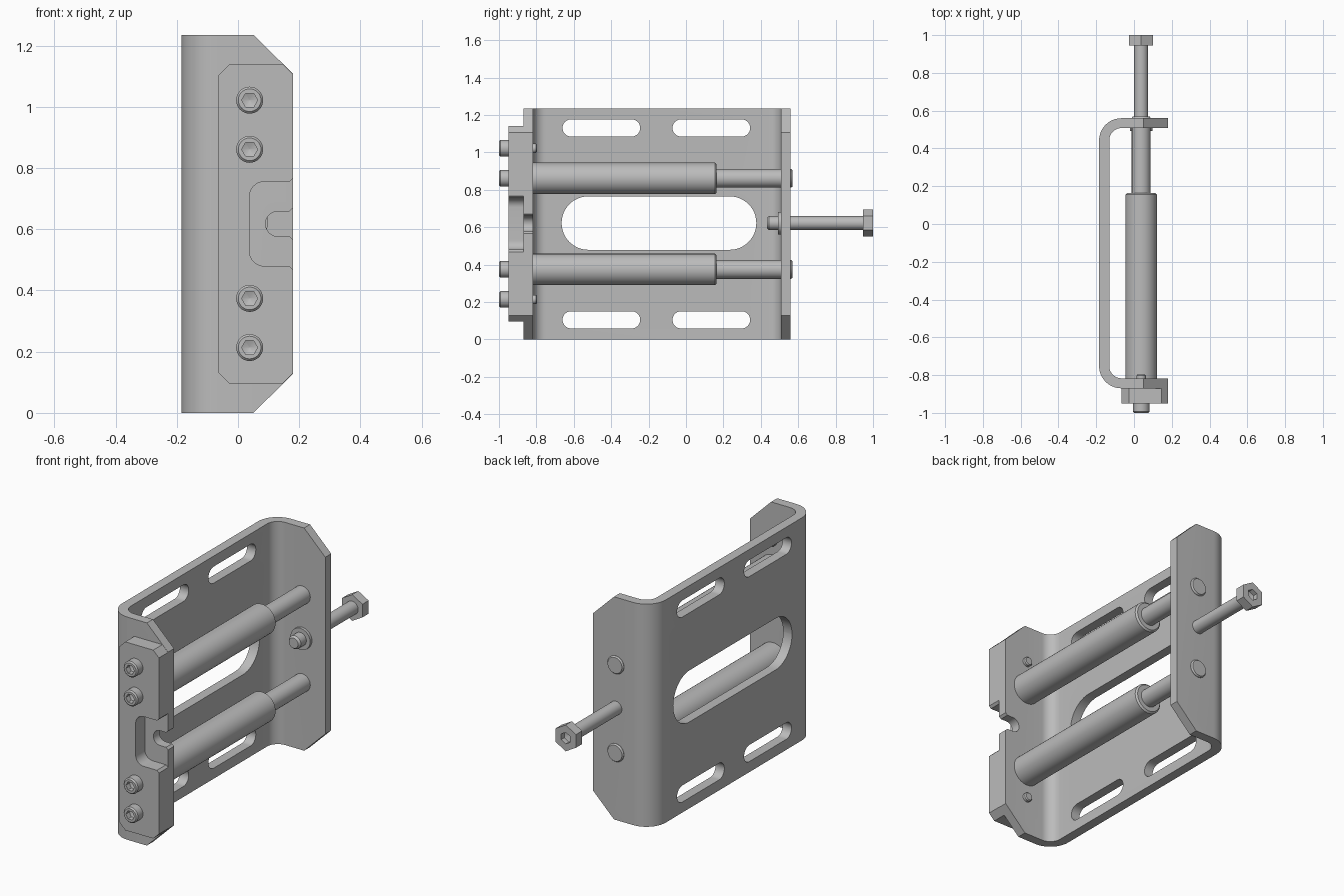
import bpy, bmesh, math
from mathutils import Vector

cube = bpy.data.objects.get("Cube")
if cube:
    bpy.data.objects.remove(cube, do_unlink=True)

steel = bpy.data.materials.new("grey steel")
steel.use_nodes = True
steel.diffuse_color = (0.5, 0.5, 0.5, 1)
steel.node_tree.nodes["Principled BSDF"].inputs["Base Color"].default_value = (0.5, 0.5, 0.5, 1)

parts = []
MID = 0.6175          # height of the horizontal symmetry plane
AXIS_X = 0.038        # common x of rods and screws


def finish(name, bm):
    bmesh.ops.remove_doubles(bm, verts=bm.verts, dist=1e-5)
    bmesh.ops.recalc_face_normals(bm, faces=bm.faces)
    mesh = bpy.data.meshes.new(name)
    bm.to_mesh(mesh)
    bm.free()
    mesh.materials.append(steel)
    ob = bpy.data.objects.new(name, mesh)
    bpy.context.collection.objects.link(ob)
    parts.append(ob)
    return ob


def rounded(corners, steps=10):
    """Outline from (u, v, radius) corners, with arcs on the rounded ones."""
    out = []
    n = len(corners)
    for i, (u, v, r) in enumerate(corners):
        p = Vector((u, v))
        if r == 0:
            out.append(p)
            continue
        a = (Vector(corners[i - 1][:2]) - p).normalized()
        b = (Vector(corners[(i + 1) % n][:2]) - p).normalized()
        half = a.angle(b) / 2
        c = p + (a + b).normalized() * (r / math.sin(half))
        start = p + a * (r / math.tan(half)) - c
        end = p + b * (r / math.tan(half)) - c
        sweep = start.angle(end)
        for k in range(steps + 1):
            t = k / steps
            out.append(c + (start * math.sin((1 - t) * sweep) + end * math.sin(t * sweep)) / math.sin(sweep))
    return out


def prism(name, outline, axis, lo, hi):
    """Extrude a 2D outline along x, y or z."""
    place = {"x": lambda p, d: (d, p[0], p[1]),
             "y": lambda p, d: (p[0], d, p[1]),
             "z": lambda p, d: (p[0], p[1], d)}[axis]
    bm = bmesh.new()
    a = [bm.verts.new(place(p, lo)) for p in outline]
    b = [bm.verts.new(place(p, hi)) for p in outline]
    bm.faces.new(a)
    bm.faces.new(b[::-1])
    for i in range(len(a)):
        j = (i + 1) % len(a)
        bm.faces.new((a[i], a[j], b[j], b[i]))
    return finish(name, bm)


def turned(name, z, profile, sides=40, phase=0.0):
    """Turn (y, radius) points around the y axis line through AXIS_X, z."""
    bm = bmesh.new()
    rings = []
    for y, r in profile:
        angles = [phase + math.tau * k / sides for k in range(sides)]
        rings.append([bm.verts.new((AXIS_X + r * math.cos(t), y, z + r * math.sin(t))) for t in angles])
    for a, b in zip(rings, rings[1:]):
        for i in range(sides):
            j = (i + 1) % sides
            bm.faces.new((a[i], a[j], b[j], b[i]))
    bm.faces.new(rings[0])
    bm.faces.new(rings[-1][::-1])
    return finish(name, bm)


def cut(ob, cutters):
    for c in cutters:
        parts.remove(c)
        c.hide_render = True
        mod = ob.modifiers.new("cut", "BOOLEAN")
        mod.operation = "DIFFERENCE"
        mod.solver = "EXACT"
        mod.object = c
    bpy.context.view_layer.update()
    graph = bpy.context.evaluated_depsgraph_get()
    mesh = bpy.data.meshes.new_from_object(ob.evaluated_get(graph))
    ob.modifiers.clear()
    ob.data = mesh
    for c in cutters:
        bpy.data.objects.remove(c, do_unlink=True)


def slot(y0, y1, zc, half):
    r = half * 0.999
    return rounded([(y0, zc - half, r), (y1, zc - half, r), (y1, zc + half, r), (y0, zc + half, r)], 12)


def mouth(x0, half, r, flare):
    """Notch outline open to +x, with a small flare at the edge."""
    return rounded([(x0, MID - half, r), (0.168, MID - half, 0), (0.18, MID - half - flare, 0),
                    (0.3, MID - half - flare, 0), (0.3, MID + half + flare, 0),
                    (0.18, MID + half + flare, 0), (0.168, MID + half, 0), (x0, MID + half, r)])


# Bent channel bracket
bracket = prism("channel_bracket", rounded([
    (0.18, -0.87, 0), (0.18, -0.817, 0), (-0.131, -0.817, 0.065), (-0.131, 0.508, 0.065),
    (0.18, 0.508, 0), (0.18, 0.56, 0), (-0.185, 0.56, 0.118), (-0.185, -0.87, 0.118)]),
    "z", 0, 2 * MID)
holes = [prism("window_cutter", slot(-0.665, 0.376, 0.622, 0.143), "x", -0.3, -0.1)]
for side in (-1, 1):
    for y0 in (-0.66, -0.072):
        holes.append(prism("slot_cutter", slot(y0, y0 + 0.415, MID + side * 0.513, 0.046), "x", -0.3, -0.1))
    holes.append(prism("corner_cutter", [(0.05, MID + side * MID), (0.18, MID + side * 0.49),
                                         (0.3, MID + side * 0.375), (0.3, MID + side * 0.8),
                                         (0.05, MID + side * 0.8)], "y", -1.2, 1.2))
holes.append(prism("notch_cutter", mouth(0.09, 0.041, 0.0405, 0.011), "y", -1.0, -0.7))
cut(bracket, holes)

# Front clamp plate with an open pocket
plate = prism("front_plate", [
    (-0.065, 0.133), (-0.027, 0.095), (0.145, 0.095), (0.18, 0.129),
    (0.18, 1.106), (0.145, 1.14), (-0.027, 1.14), (-0.065, 1.102)], "y", -0.95, -0.87)
cut(plate, [prism("pocket_cutter", mouth(0.037, 0.138, 0.05, 0.012), "y", -1.1, -0.8)])

# Guide rods and socket screws, mirrored about the middle
for side, label in ((-1, "lower"), (1, "upper")):
    z = MID + side * 0.2435
    turned(label + "_guide_sleeve", z, [(-0.817, 0.084), (0.155, 0.084), (0.164, 0.075)])
    turned(label + "_guide_pin", z, [(0.15, 0.05), (0.562, 0.05), (0.57, 0.044)])
    for offset, place, tip in ((0.2435, "inner", -0.82), (0.404, "outer", -0.797)):
        zs = MID + side * offset
        screw = turned(f"{label}_{place}_screw", zs, [
            (-1.0, 0.037), (-0.993, 0.044), (-0.95, 0.044), (-0.95, 0.025),
            (tip - 0.006, 0.025), (tip, 0.02)], 32)
        cut(screw, [turned("socket_cutter", zs, [(-1.05, 0.026), (-0.97, 0.026), (-0.96, 0.002)], 6)])

# Adjusting bolt through the back flange
bolt_z = 0.622
turned("adjusting_bolt_shank", bolt_z, [(0.432, 0.028), (0.444, 0.037), (0.95, 0.037)], 32)
turned("bolt_collar", bolt_z, [(0.492, 0.06), (0.51, 0.06)], 32)
head = turned("adjusting_bolt_head", bolt_z, [(0.946, 0.073), (1.0, 0.073)], 6, math.pi / 2)
cut(head, [turned("head_socket_cutter", bolt_z, [(0.962, 0.002), (0.972, 0.032), (1.05, 0.032)], 6, math.pi / 2)])

# Smooth the round surfaces while keeping hard edges
bpy.ops.object.select_all(action="DESELECT")
for ob in parts:
    ob.select_set(True)
bpy.context.view_layer.objects.active = bracket
bpy.ops.object.shade_smooth_by_angle(angle=math.radians(30))
